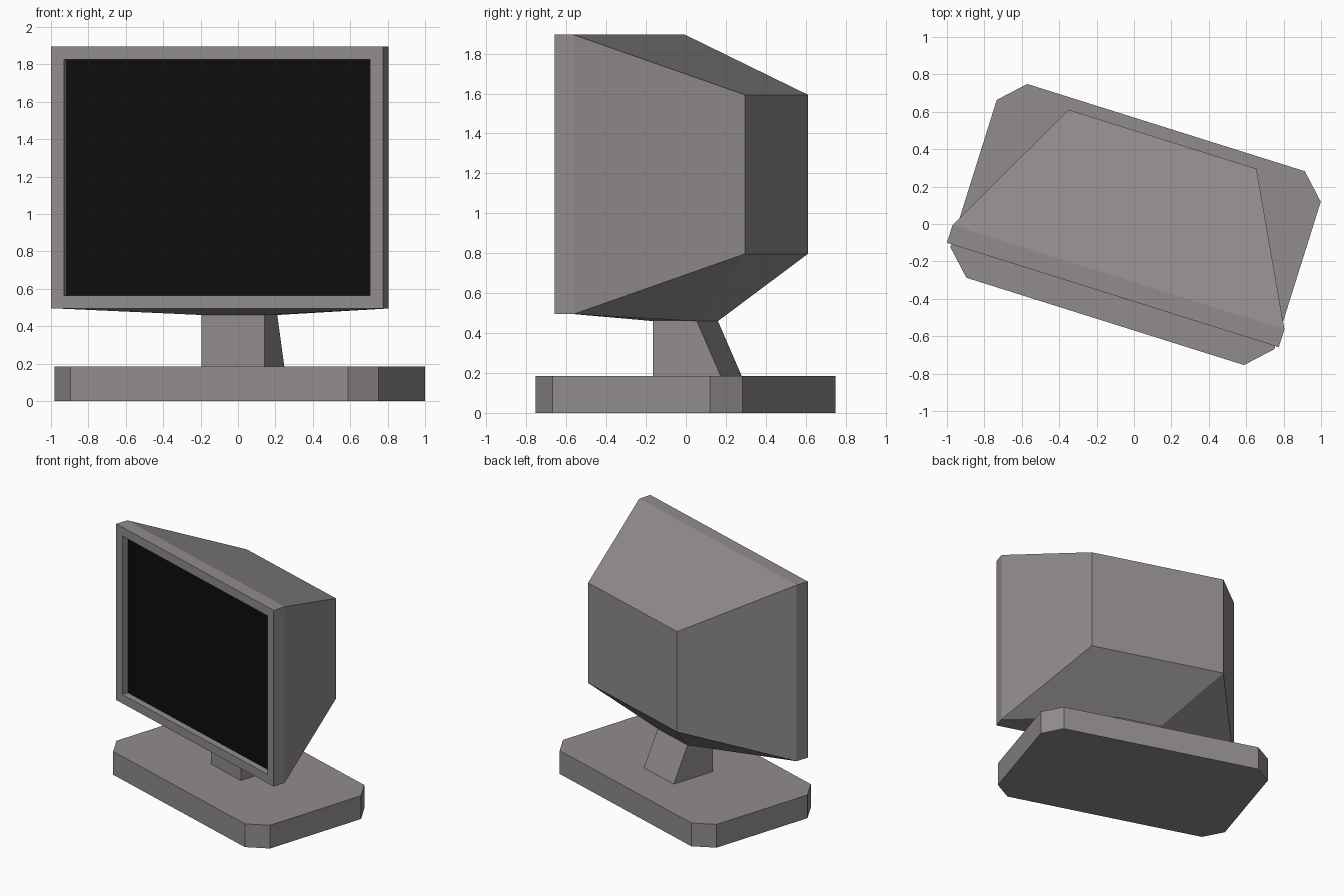
import bpy, bmesh, math
from mathutils import Matrix

if "Cube" in bpy.data.objects:
    bpy.data.objects.remove(bpy.data.objects["Cube"])

YAW = Matrix.Rotation(math.radians(-17.45), 4, 'Z')


def material(name, color):
    m = bpy.data.materials.new(name)
    m.diffuse_color = (*color, 1)
    m.use_nodes = True
    m.node_tree.nodes["Principled BSDF"].inputs["Base Color"].default_value = m.diffuse_color
    return m


CASING = material("warm grey casing", (0.285, 0.265, 0.265))
GLASS = material("black glass", (0.004, 0.004, 0.004))


def finish(bm, name, mat):
    """Turn the whole part by the monitor's yaw and link it."""
    bmesh.ops.recalc_face_normals(bm, faces=bm.faces)
    bm.transform(YAW)
    me = bpy.data.meshes.new(name)
    bm.to_mesh(me)
    bm.free()
    me.materials.append(mat)
    ob = bpy.data.objects.new(name, me)
    bpy.context.collection.objects.link(ob)
    return ob


def ring(bm, pts):
    return [bm.verts.new(p) for p in pts]


def bridge(bm, a, b):
    n = len(a)
    for i in range(n):
        j = (i + 1) % n
        bm.faces.new((a[i], a[j], b[j], b[i]))


def upright(x0, x1, z0, z1, y):
    return [(x0, y, z0), (x1, y, z0), (x1, y, z1), (x0, y, z1)]


# Base: slab with chamfered corners
bm = bmesh.new()
cx, hx, hy, c = 0.009, 0.908, 0.543, 0.13
outline = [(-hx + c, -hy), (hx - c, -hy), (hx, -hy + c), (hx, hy - c),
           (hx - c, hy), (-hx + c, hy), (-hx, hy - c), (-hx, -hy + c)]
low = ring(bm, [(x + cx, y, 0) for x, y in outline])
top = ring(bm, [(x + cx, y, 0.185) for x, y in outline])
bridge(bm, low, top)
bm.faces.new(low)
bm.faces.new(top)
finish(bm, "base", CASING)

# Neck: vertical front, sloping back
NX0, NX1, NY, NZ = -0.168, 0.184, 0.115, 0.46
neck_top = [(NX0, -NY, NZ), (NX1, -NY, NZ), (NX1, NY, NZ), (NX0, NY, NZ)]
bm = bmesh.new()
foot = ring(bm, [(NX0, -NY, 0.185), (NX1, -NY, 0.185),
                 (NX1, 0.24, 0.185), (NX0, 0.24, 0.185)])
bridge(bm, foot, ring(bm, neck_top))
finish(bm, "neck", CASING)

# Housing: recessed bezel, straight rim, tapered back
bm = bmesh.new()
opening = (-0.852, 0.864, 0.565, 1.825)
rim = (-0.924, 0.936, 0.495, 1.895)
rings = [ring(bm, upright(*size, y)) for size, y in (
    (opening, -0.345), (opening, -0.396), (rim, -0.396), (rim, -0.296))]
back = ring(bm, upright(-0.517, 0.536, 0.797, 1.594, 0.478))
for a, b in zip(rings, rings[1:]):
    bridge(bm, a, b)
bm.faces.new(back)
r = rings[-1]
for i in (1, 2, 3):
    bm.faces.new((r[i], r[(i + 1) % 4], back[(i + 1) % 4], back[i]))

# Underside of the housing drawn down to the neck
n = ring(bm, neck_top)
bm.faces.new((r[0], r[1], n[1], n[0]))
bm.faces.new((back[1], back[0], n[3], n[2]))
for rv, bv, front, rear in ((r[1], back[1], n[1], n[2]), (r[0], back[0], n[0], n[3])):
    bm.faces.new((rv, bv, rear))
    bm.faces.new((rv, rear, front))

# The side walls of the taper stop at the rim, so the two shared faces stay open only at the screen and neck
finish(bm, "housing", CASING)

# Screen at the bottom of the recess
bm = bmesh.new()
glass = bm.faces.new(ring(bm, upright(*opening, -0.345)))
finish(bm, "screen", GLASS)
